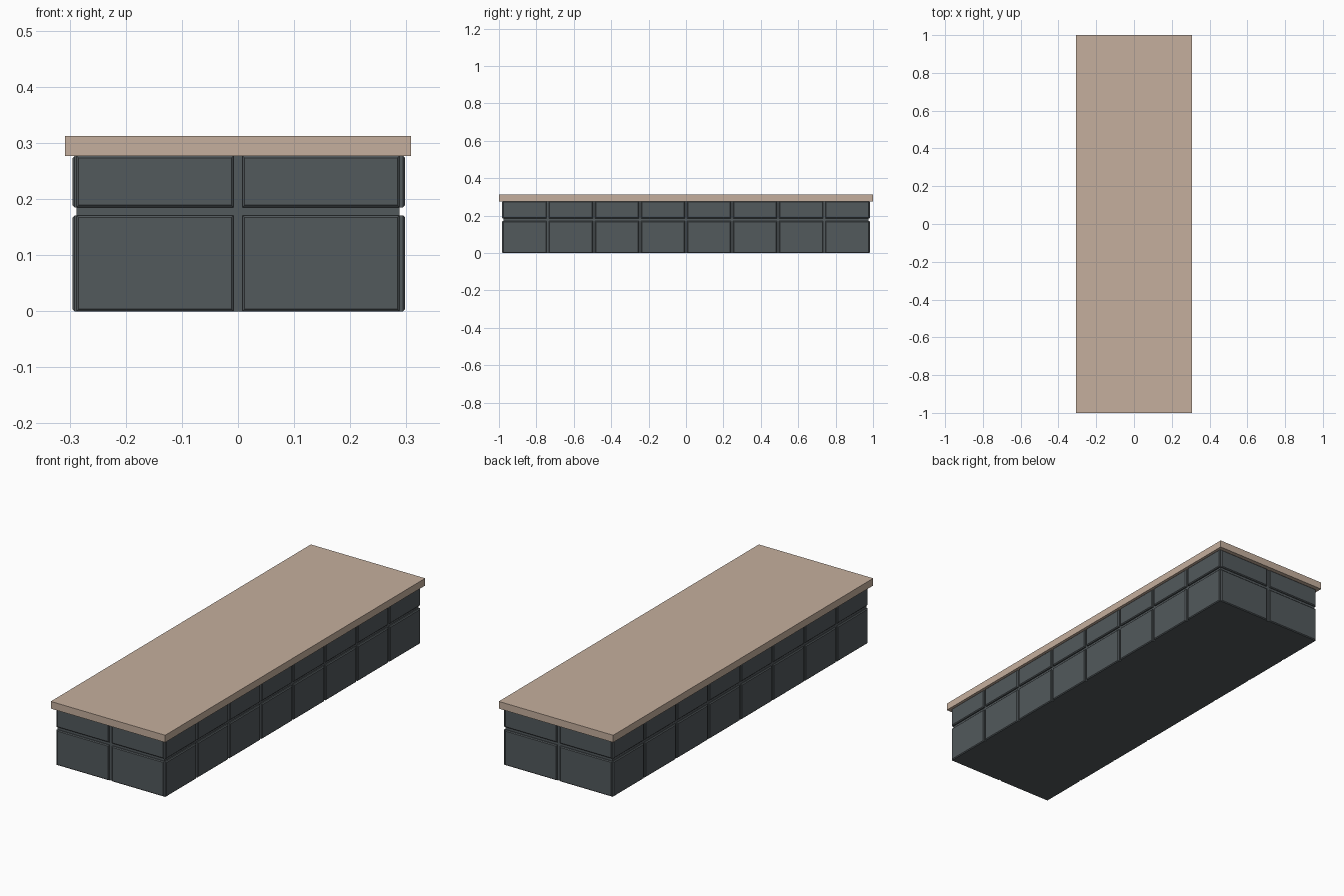
import bpy, bmesh
from mathutils import Vector

if "Cube" in bpy.data.objects:
    bpy.data.objects.remove(bpy.data.objects["Cube"])


def material(name, color):
    m = bpy.data.materials.new(name)
    m.diffuse_color = (*color, 1)
    m.use_nodes = True
    m.node_tree.nodes["Principled BSDF"].inputs["Base Color"].default_value = m.diffuse_color
    return m


DARK = material("dark_paint", (0.085, 0.1, 0.107))
TAN = material("tan_wood", (0.56, 0.43, 0.34))


def finish(bm, name, mat):
    bmesh.ops.recalc_face_normals(bm, faces=bm.faces)
    me = bpy.data.meshes.new(name)
    bm.to_mesh(me)
    bm.free()
    me.materials.append(mat)
    ob = bpy.data.objects.new(name, me)
    bpy.context.collection.objects.link(ob)
    return ob


def box(name, half_x, half_y, z0, z1, mat):
    bm = bmesh.new()
    bmesh.ops.create_cube(bm, size=1)
    for v in bm.verts:
        v.co = Vector((v.co.x * 2 * half_x, v.co.y * 2 * half_y,
                       z0 + (v.co.z + 0.5) * (z1 - z0)))
    return finish(bm, name, mat)


def panel(bm, to_world, u0, u1, z0, z1, depth, chamfer=0.004):
    """Raised plate with straight sides and a chamfered outer rim."""
    rings = []
    for d, inset in ((-0.003, 0), (depth - chamfer, 0), (depth, chamfer)):
        a, b, c, e = u0 + inset, u1 - inset, z0 + inset, z1 - inset
        rings.append([bm.verts.new(to_world(u, d, z))
                      for u, z in ((a, c), (b, c), (b, e), (a, e))])
    for lo, hi in zip(rings, rings[1:]):
        for i in range(4):
            j = (i + 1) % 4
            bm.faces.new((lo[i], lo[j], hi[j], hi[i]))
    bm.faces.new(rings[0][::-1])
    bm.faces.new(rings[-1])


def panel_wall(name, to_world, half, count, depth, gap):
    bm = bmesh.new()
    pitch = (2 * half + gap) / count
    for z0, z1 in ((0, 0.171), (0.185, 0.277)):
        for i in range(count):
            u = -half + i * pitch
            panel(bm, to_world, u, u + pitch - gap, z0, z1, depth)
    return finish(bm, name, DARK)


CX, CY = 0.288, 0.975  # recessed core half sizes

# Core and overhanging top
box("core", CX, CY, 0, 0.278, DARK)
box("top_slab", 0.308, 1.0, 0.277, 0.312, TAN)

# Panelled walls
panel_wall("front_panels", lambda u, d, z: (u, -CY - d, z), CX, 2, 0.008, 0.016)
panel_wall("back_panels", lambda u, d, z: (u, CY + d, z), CX, 2, 0.008, 0.016)
panel_wall("right_panels", lambda u, d, z: (CX + d, u, z), 0.979, 8, 0.010, 0.012)
panel_wall("left_panels", lambda u, d, z: (-CX - d, u, z), 0.979, 8, 0.007, 0.012)
